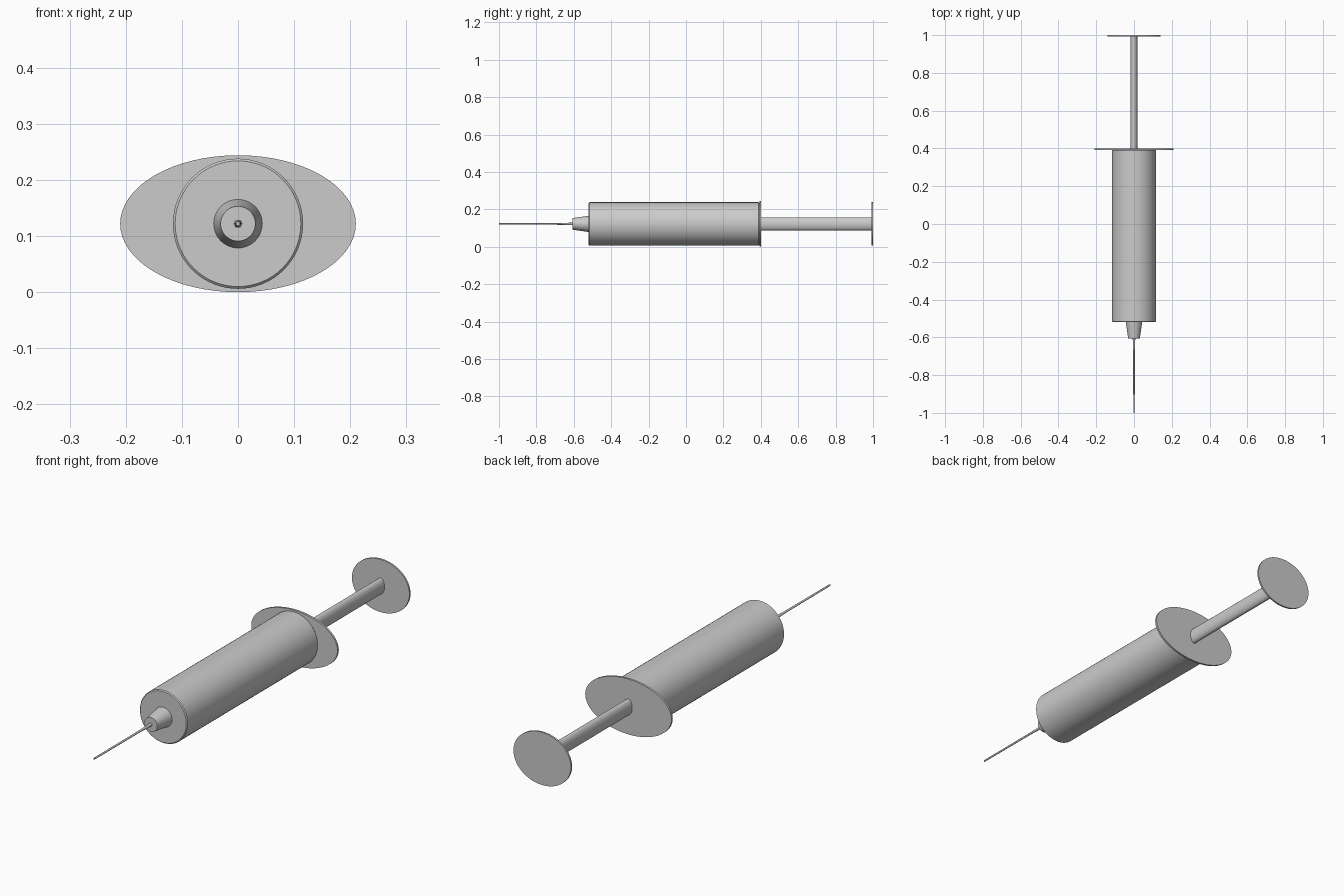
import bpy, bmesh, math

if "Cube" in bpy.data.objects:
    bpy.data.objects.remove(bpy.data.objects["Cube"])

CZ = 0.122  # height of the syringe axis


def lathe(name, profile, sx=1.0, sz=1.0, sides=64):
    """Closed solid turned around the y axis; profile is (y, radius) front to back."""
    bm = bmesh.new()
    rings = []
    for y, r in profile:
        ring = []
        for i in range(sides):
            a = 2 * math.pi * i / sides
            ring.append(bm.verts.new((r * sx * math.cos(a), y, CZ + r * sz * math.sin(a))))
        rings.append(ring)
    for a, b in zip(rings, rings[1:]):
        for i in range(sides):
            j = (i + 1) % sides
            bm.faces.new((a[i], a[j], b[j], b[i]))
    bm.faces.new(rings[0])
    bm.faces.new(rings[-1])
    bmesh.ops.recalc_face_normals(bm, faces=bm.faces)
    mesh = bpy.data.meshes.new(name)
    bm.to_mesh(mesh)
    bm.free()
    ob = bpy.data.objects.new(name, mesh)
    bpy.context.collection.objects.link(ob)
    bpy.ops.object.select_all(action='DESELECT')
    ob.select_set(True)
    bpy.context.view_layer.objects.active = ob
    bpy.ops.object.shade_smooth_by_angle(angle=math.radians(30))
    return ob


# Barrel with slightly eased ends
lathe("barrel", [(-0.52, 0.112), (-0.516, 0.116), (0.388, 0.116), (0.393, 0.112)])

# Oval finger flange and oval thumb rest
lathe("finger_flange", [(0.392, 1), (0.401, 1)], 0.21, 0.122)
lathe("thumb_rest", [(0.992, 1), (1.0, 1)], 0.14, 0.116)

# Oval plunger rod
lathe("plunger_rod", [(0.395, 1), (0.995, 1)], 0.019, 0.035, 32)

# Tapered hub, needle collar and needle
lathe("needle_hub", [(-0.606, 0.031), (-0.515, 0.044)])
lathe("needle_collar", [(-0.69, 0.0045), (-0.60, 0.007)], sides=24)
lathe("needle", [(-1.0, 0.0038), (-0.60, 0.0045)], sides=24)
